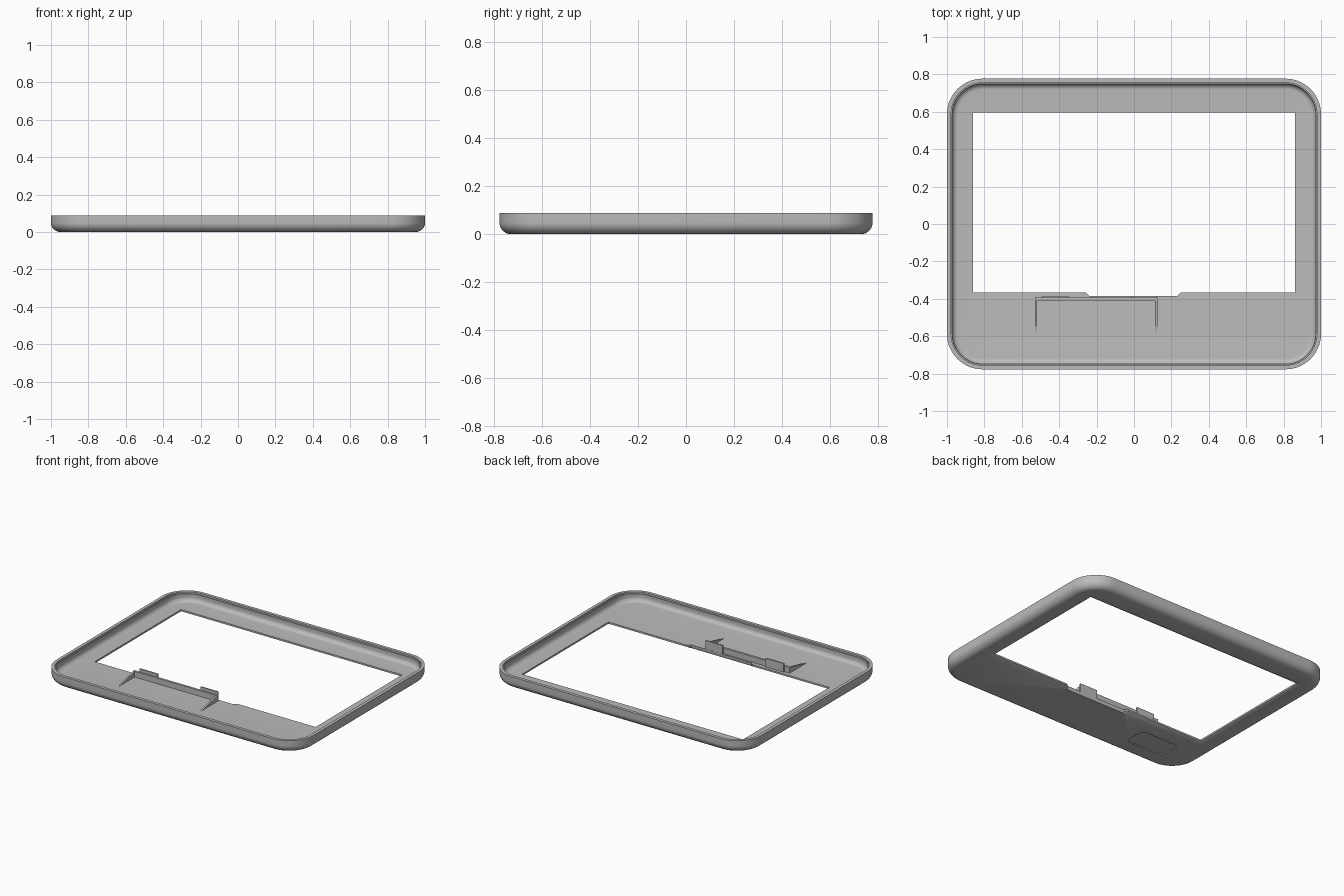
import bpy, bmesh, math

if "Cube" in bpy.data.objects:
    bpy.data.objects.remove(bpy.data.objects["Cube"])

grey = bpy.data.materials.new("mid grey")
grey.diffuse_color = (0.5, 0.5, 0.5, 1)
grey.use_nodes = True
grey.node_tree.nodes["Principled BSDF"].inputs["Base Color"].default_value = grey.diffuse_color


def rounded_rect(cx, cy, hx, hy, r, n=14):
    """Counter-clockwise outline of a rounded rectangle."""
    pts = []
    for q, (sx, sy) in enumerate([(1, 1), (-1, 1), (-1, -1), (1, -1)]):
        for i in range(n + 1):
            a = math.pi / 2 * (q + i / n)
            pts.append((cx + sx * (hx - r) + r * math.cos(a),
                        cy + sy * (hy - r) + r * math.sin(a)))
    return pts


def window_outline(e, notch):
    """Screen opening grown by e, with a shallow notch in its front edge."""
    l, r, t, b = -0.86 - e, 0.86 + e, 0.595 + e, -0.365 - e
    return [(r, t), (l, t), (l, b), (-0.26, b), (-0.24, b - notch),
            (0.23, b - notch), (0.25, b), (r, b)]


def add_loop(bm, pts, z):
    return [bm.verts.new((x, y, z)) for x, y in pts]


def loft(bm, loops):
    for a, b in zip(loops, loops[1:]):
        for i in range(len(a)):
            j = (i + 1) % len(a)
            bm.faces.new((a[i], a[j], b[j], b[i]))


def fill(bm, *loops):
    """Flat fill between an outline and its holes."""
    edges = []
    for lp in loops:
        for i in range(len(lp)):
            pair = (lp[i], lp[(i + 1) % len(lp)])
            edges.append(bm.edges.get(pair) or bm.edges.new(pair))
    bmesh.ops.triangle_fill(bm, use_beauty=True, use_dissolve=False, edges=edges)


def finish(bm, name):
    bmesh.ops.recalc_face_normals(bm, faces=bm.faces[:])
    me = bpy.data.meshes.new(name)
    bm.to_mesh(me)
    bm.free()
    me.materials.append(grey)
    ob = bpy.data.objects.new(name, me)
    bpy.context.collection.objects.link(ob)
    bpy.ops.object.select_all(action='DESELECT')
    ob.select_set(True)
    bpy.context.view_layer.objects.active = ob
    bpy.ops.object.shade_smooth_by_angle(angle=math.radians(30))


# Bezel shell: (inset, height) section swept round the rounded outline
FLOOR, TOP, R = 0.025, 0.088, 0.05
section = [(R - R * math.sin(a), R - R * math.cos(a))
           for a in (math.pi / 2 * i / 10 for i in range(11))]
section += [(0, TOP), (0.022, TOP), (0.022, 0.076), (0.028, 0.076)]
section += [(0.028 + 0.03 * (1 - math.cos(a)), FLOOR + 0.03 * (1 - math.sin(a)))
            for a in (math.pi / 2 * i / 8 for i in range(9))]
bm = bmesh.new()
shell = [add_loop(bm, rounded_rect(0, 0, 1 - d, 0.777 - d, 0.19 - d), z)
         for d, z in section]
loft(bm, shell)

# Screen opening, chamfered on the underside
opening = [add_loop(bm, window_outline(0.025, 0), 0),
           add_loop(bm, window_outline(0, 0.02), 0.013),
           add_loop(bm, window_outline(0, 0.02), FLOOR)]
loft(bm, opening)

# Shallow badge recess on the underside
badge = [add_loop(bm, rounded_rect(-0.63, -0.57, 0.15, 0.08, 0.03, 6), z)
         for z in (0, 0.006)]
loft(bm, badge)

fill(bm, shell[0], opening[0], badge[0])
fill(bm, badge[1])
fill(bm, shell[-1], opening[-1])
finish(bm, "bezel_shell")


def prism(name, pts, axis, lo, hi):
    """Extrude a profile along x (profile in y,z) or y (profile in x,z)."""
    bm = bmesh.new()
    ends = [[bm.verts.new((v, p, q) if axis == 'x' else (p, v, q)) for p, q in pts]
            for v in (lo, hi)]
    loft(bm, ends)
    for e in ends:
        bm.faces.new(e)
    finish(bm, name)


def box_profile(a, b, z0, z1):
    return [(a, z0), (b, z0), (b, z1), (a, z1)]


# Bracket wall, its two raised tabs and its tapering side ribs
prism("bracket_wall", box_profile(-0.53, 0.125, 0.02, 0.065), 'y', -0.41, -0.394)
for side, x0, x1 in (("left", -0.49, -0.35), ("right", -0.015, 0.12)):
    prism(side + "_tab", box_profile(x0, x1, 0.02, 0.085), 'y', -0.396, -0.386)
for side, x in (("left", -0.53), ("right", 0.113)):
    prism(side + "_rib", [(-0.58, 0.02), (-0.40, 0.02), (-0.40, 0.065), (-0.58, 0.026)],
          'x', x, x + 0.012)
